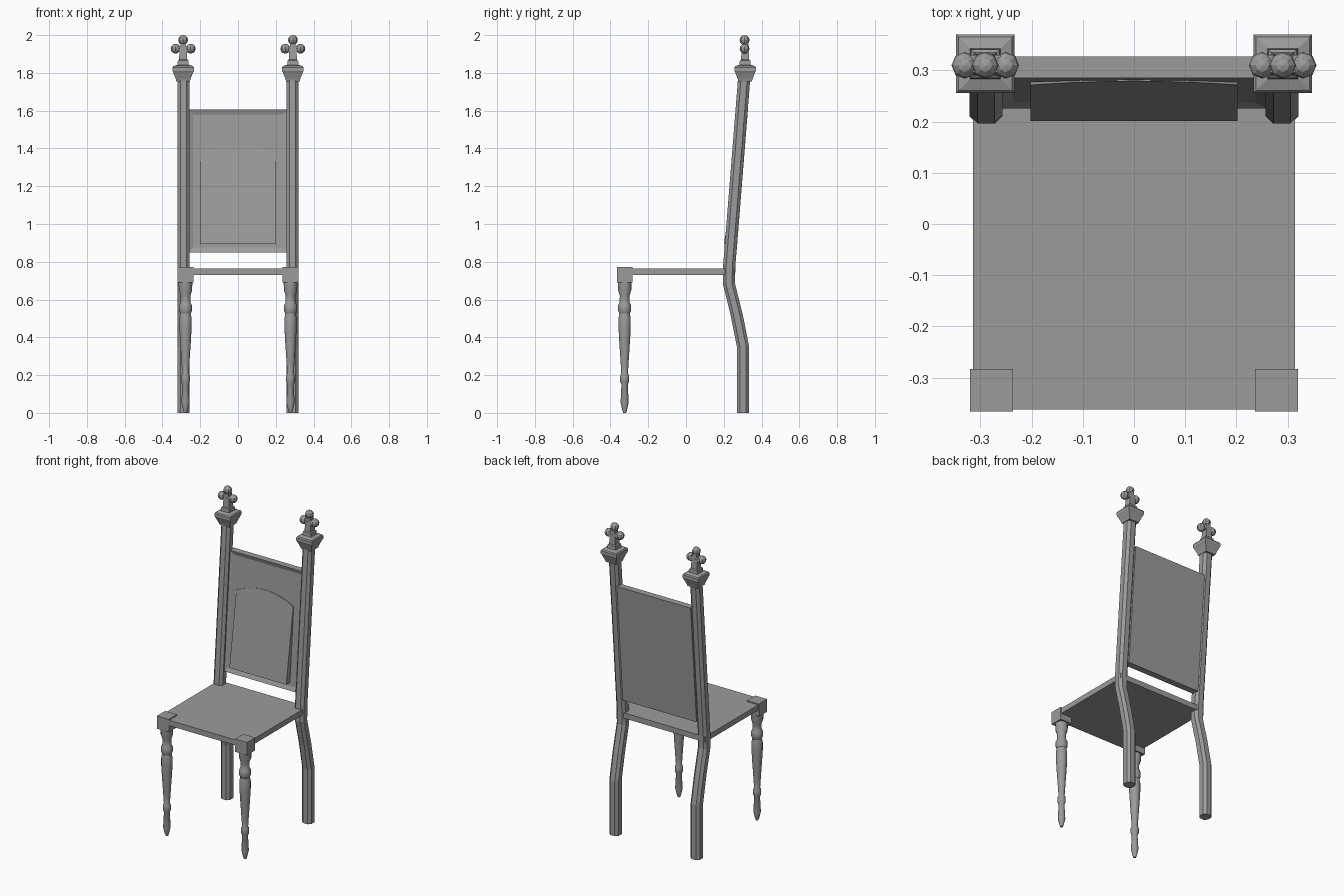
import bpy, bmesh, math
from mathutils import Matrix, Vector

cube = bpy.data.objects.get("Cube")
if cube:
    bpy.data.objects.remove(cube, do_unlink=True)

grey = bpy.data.materials.new("plain_grey")
grey.use_nodes = True
colour = (0.33, 0.33, 0.33, 1)
grey.diffuse_color = colour
grey.node_tree.nodes["Principled BSDF"].inputs["Base Color"].default_value = colour


def finish(name, bm, smooth=None):
    bmesh.ops.recalc_face_normals(bm, faces=bm.faces)
    mesh = bpy.data.meshes.new(name)
    bm.to_mesh(mesh)
    bm.free()
    mesh.materials.append(grey)
    ob = bpy.data.objects.new(name, mesh)
    bpy.context.collection.objects.link(ob)
    if smooth:
        bpy.ops.object.select_all(action='DESELECT')
        ob.select_set(True)
        bpy.context.view_layer.objects.active = ob
        bpy.ops.object.shade_smooth_by_angle(angle=math.radians(smooth))
    return ob


def loft(bm, rings):
    """Skin a stack of equal rings and cap both ends."""
    loops = [[bm.verts.new(p) for p in ring] for ring in rings]
    for a, b in zip(loops, loops[1:]):
        for i in range(len(a)):
            j = (i + 1) % len(a)
            bm.faces.new((a[i], a[j], b[j], b[i]))
    bm.faces.new(loops[0])
    bm.faces.new(loops[-1])


def turned(bm, x, y, profile, sides):
    """Stack regular rings; with four sides the radius is the half width."""
    k = 1 / math.cos(math.pi / 4) if sides == 4 else 1
    loft(bm, [[(x + k * r * math.cos(math.tau * (i + .5) / sides),
                y + k * r * math.sin(math.tau * (i + .5) / sides), z)
               for i in range(sides)] for r, z in profile])


def box(bm, low, high):
    low, high = Vector(low), Vector(high)
    size = Matrix.Diagonal((*(high - low), 1))
    return bmesh.ops.create_cube(bm, size=1, matrix=Matrix.Translation((low + high) / 2) @ size)


def lean(z):
    """Depth of the sloping back frame's centre line at a height."""
    return 0.229 + 0.0796 * (z - 0.78)


# Seat board
bm = bmesh.new()
box(bm, (-.315, -.362, .73), (.315, .255, .765))
finish("seat", bm)

leg_profile = [(.008, 0), (.013, .015), (.022, .055), (.017, .15), (.024, .165), (.024, .195),
               (.018, .21), (.021, .26), (.029, .38), (.033, .45), (.033, .5), (.028, .525),
               (.035, .54), (.035, .57), (.027, .585), (.026, .62), (.036, .65), (.037, .7)]
post_path = [(.302, 0), (.302, .35), (.268, .52), (.227, .685), (.229, .78), (lean(1.76), 1.76)]
cap_profile = [(.036, 1.755), (.04, 1.77), (.053, 1.803), (.057, 1.81), (.057, 1.829),
               (.052, 1.836), (.03, 1.843), (.028, 1.865), (.022, 1.87), (.018, 1.93)]

for side, word in ((1, "left"), (-1, "right")):
    # Turned front leg under a square block
    bm = bmesh.new()
    turned(bm, side * .278, -.325, leg_profile, 16)
    finish(f"{word}_front_leg", bm, 35)
    bm = bmesh.new()
    x = side * .278
    box(bm, (x - .042, -.366, .69), (x + .042, -.283, .772))
    finish(f"{word}_front_block", bm)

    # Bent rear post with chamfered corners
    h, c = .0325, .0165
    outline = [(c, -h), (h, -c), (h, c), (c, h), (-c, h), (-h, c), (-h, -c), (-c, -h)]
    bm = bmesh.new()
    loft(bm, [[(side * .289 + dx, y + dy, z) for dx, dy in outline] for y, z in post_path])
    finish(f"{word}_rear_post", bm)

    # Flared square capital and stem
    x, y = side * .2905, .313
    bm = bmesh.new()
    turned(bm, x, y, cap_profile, 4)
    finish(f"{word}_capital", bm)

    # Three-lobed finial
    bm = bmesh.new()
    for dx, z in ((-.04, 1.928), (.04, 1.928), (0, 1.974)):
        bmesh.ops.create_uvsphere(bm, u_segments=8, v_segments=6, radius=.026,
                                  matrix=Matrix.Translation((x + dx, y - .003, z)))
    box(bm, (x - .03, y - .017, 1.913), (x + .03, y + .017, 1.943))
    box(bm, (x - .015, y - .017, 1.9), (x + .015, y + .017, 1.96))
    finish(f"{word}_finial", bm)

# Leaning back panel with a sunk field
bm = bmesh.new()
box(bm, (-.262, -.009, .85), (.262, .033, 1.605))
bmesh.ops.recalc_face_normals(bm, faces=bm.faces)
front = [f for f in bm.faces if f.normal.y < -.9]
bmesh.ops.inset_region(bm, faces=front, thickness=.035)
bmesh.ops.translate(bm, verts=front[0].verts, vec=(0, .01, 0))
for v in bm.verts:
    v.co.y += lean(v.co.z)
finish("back_panel", bm)

# Arched pad, thicker toward the bottom
arch = [(.202 * math.cos(math.pi * i / 16), 1.37) for i in range(17)]
arch = [(x, z + .05 * (1 - (x / .202) ** 2)) for x, z in arch]
outline = [(-.202, .895), (.202, .895)] + arch
bm = bmesh.new()
loft(bm, [[(x * s, lean(z) + (.012 if back else -.037 + .036 * (z - .895) / .525), z)
           for x, z in outline] for back, s in ((True, 1), (False, 1))])
finish("back_pad", bm, 30)
